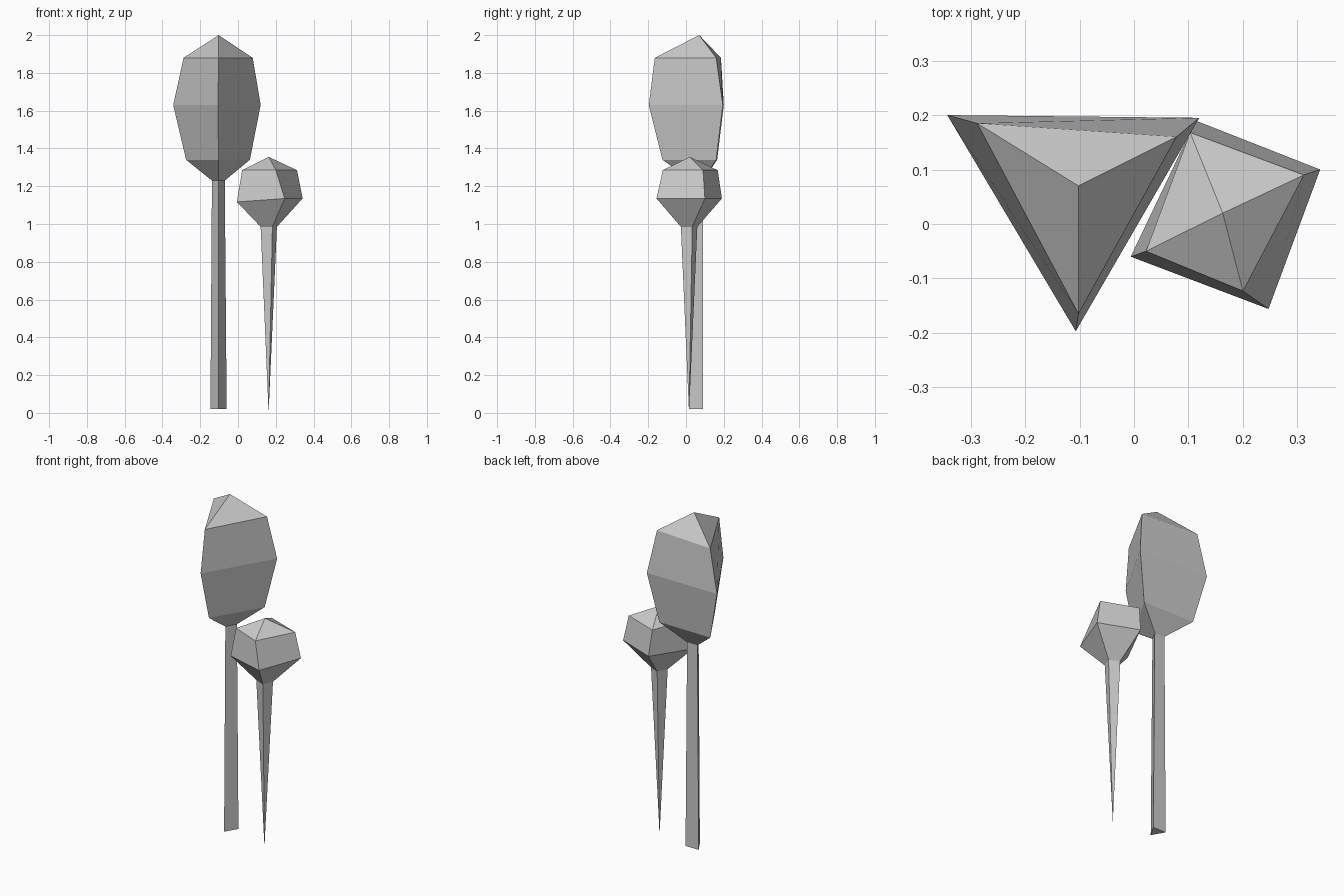
import bpy

if "Cube" in bpy.data.objects:
    bpy.data.objects.remove(bpy.data.objects["Cube"])


def loft(name, rings, tip=None, tip_low=None):
    """Flat-faced solid through stacked rings (bottom to top), each end a point or a cap."""
    n = len(rings[0])
    verts = [v for ring in rings for v in ring]
    faces = []
    for k in range(len(rings) - 1):
        for i in range(n):
            j = (i + 1) % n
            a, b = k * n, (k + 1) * n
            faces.append((a + i, a + j, b + j, b + i))
    # top end
    top = (len(rings) - 1) * n
    if tip:
        verts.append(tip)
        faces += [(top + i, top + (i + 1) % n, len(verts) - 1) for i in range(n)]
    else:
        faces.append(tuple(range(top, top + n)))
    # bottom end
    if tip_low:
        verts.append(tip_low)
        faces += [((i + 1) % n, i, len(verts) - 1) for i in range(n)]
    else:
        faces.append(tuple(reversed(range(n))))
    mesh = bpy.data.meshes.new(name)
    mesh.from_pydata(verts, [], faces)
    mesh.update()
    obj = bpy.data.objects.new(name, mesh)
    bpy.context.collection.objects.link(obj)
    return obj


def ring(z, *points):
    return [(x, y, z) for x, y in points]


# Tall tree: three-sided crown and trunk (front, right, left corners)
tall_neck = ring(1.23, (-0.104, 0.03), (-0.07, 0.09), (-0.138, 0.09))
loft("tall_crown", [
    tall_neck,
    ring(1.34, (-0.103, -0.125), (0.063, 0.16), (-0.275, 0.165)),
    ring(1.63, (-0.107, -0.197), (0.12, 0.195), (-0.343, 0.20)),
    ring(1.88, (-0.102, -0.165), (0.078, 0.16), (-0.288, 0.185)),
], tip=(-0.102, 0.07, 2.0))
loft("tall_trunk", [
    ring(0.02, (-0.103, 0.017), (-0.06, 0.09), (-0.146, 0.09)),
    tall_neck,
])

# Short tree: four-sided crown (left, front, right, back corners)
short_neck = ring(0.985, (0.12, 0.0), (0.182, -0.027), (0.206, 0.033), (0.147, 0.06))
equator = ring(1.135, (-0.006, -0.06), (0.247, -0.156), (0.342, 0.10), (0.113, 0.19))
equator[0] = (-0.006, -0.06, 1.117)
loft("short_crown", [
    short_neck,
    equator,
    ring(1.285, (0.022, -0.05), (0.2, -0.123), (0.312, 0.09), (0.103, 0.168)),
], tip=(0.163, 0.02, 1.355))

# Short tree trunk tapering to a point on the ground
loft("short_trunk", [short_neck], tip_low=(0.162, 0.016, 0.0))
